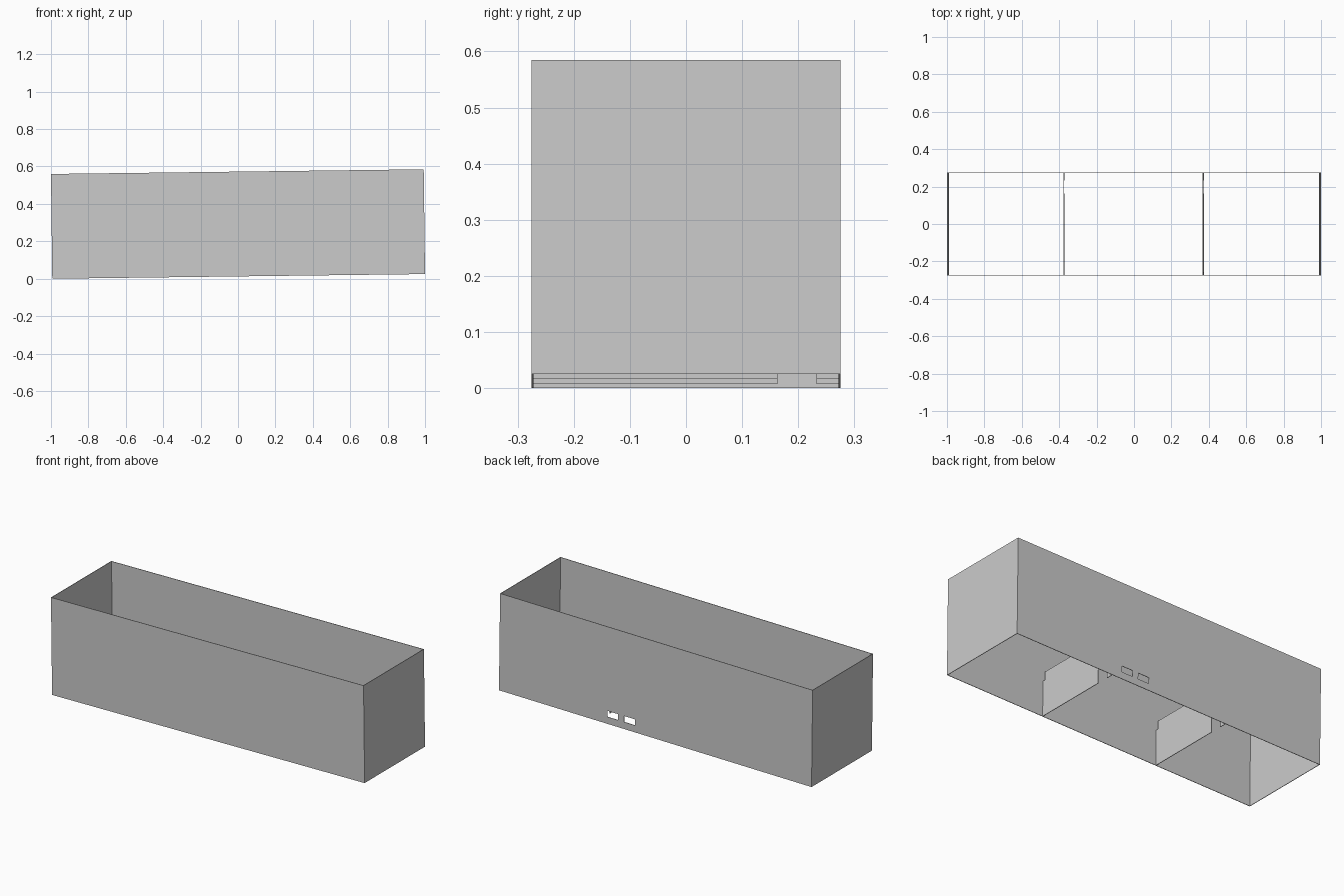
import bpy, bmesh
from mathutils import Matrix, Vector

if "Cube" in bpy.data.objects:
    bpy.data.objects.remove(bpy.data.objects["Cube"])

L, W, H = 1.993, 0.55, 0.56      # length, depth, height
T = 0.003                        # sheet thickness
TILT = 0.0125                    # whole box leans up slightly to the right
PLACE = Matrix.Translation((H / 2 * TILT, 0, L / 2 * TILT)) @ Matrix.Rotation(-TILT, 4, 'Y')


def rect(a0, a1, z0, z1):
    return [(a0, z0), (a1, z0), (a1, z1), (a0, z1)]


def panel(name, axis, pos, loops):
    """Thin upright sheet from an outline plus hole loops; axis is its normal."""
    def pt(a, z):
        return Vector((a, pos, z)) if axis == 'Y' else Vector((pos, a, z))
    bm = bmesh.new()
    for loop in loops:
        vs = [bm.verts.new(pt(a, z)) for a, z in loop]
        for i, v in enumerate(vs):
            bm.edges.new((v, vs[(i + 1) % len(vs)]))
    bmesh.ops.triangle_fill(bm, edges=bm.edges[:], use_beauty=True)
    grown = bmesh.ops.extrude_face_region(bm, geom=bm.faces[:], use_keep_orig=True)
    move = Vector((0, T, 0)) if axis == 'Y' else Vector((T, 0, 0))
    bmesh.ops.translate(bm, vec=move,
                        verts=[g for g in grown['geom'] if isinstance(g, bmesh.types.BMVert)])
    bmesh.ops.dissolve_limit(bm, angle_limit=0.01, verts=bm.verts[:], edges=bm.edges[:])
    bmesh.ops.recalc_face_normals(bm, faces=bm.faces[:])
    me = bpy.data.meshes.new(name)
    bm.to_mesh(me)
    bm.free()
    ob = bpy.data.objects.new(name, me)
    ob.matrix_world = PLACE
    bpy.context.collection.objects.link(ob)


# long walls, the back one with two cable holes
panel("front_wall", 'Y', -W / 2, [rect(-L / 2, L / 2, 0, H)])
panel("back_wall", 'Y', W / 2 - T, [rect(-L / 2, L / 2, 0, H),
                                    rect(0.237, 0.306, 0.04, 0.075),
                                    rect(0.131, 0.200, 0.04, 0.075)])

# end walls
yi = W / 2 - T
panel("left_end_wall", 'X', -L / 2, [rect(-yi, yi, 0, H)])
panel("right_end_wall", 'X', L / 2 - T, [rect(-yi, yi, 0, H)])

# low dividers, notched at the bottom rear and the top front corner
outline = [(-yi, 0), (0.163, 0), (0.163, 0.10), (0.233, 0.10), (0.233, 0), (yi, 0),
           (yi, 0.253), (-0.258, 0.253), (-0.258, 0.206), (-yi, 0.206)]
for side, x in (("left", -0.377), ("right", 0.368)):
    panel(side + "_divider", 'X', x - T / 2, [outline])
